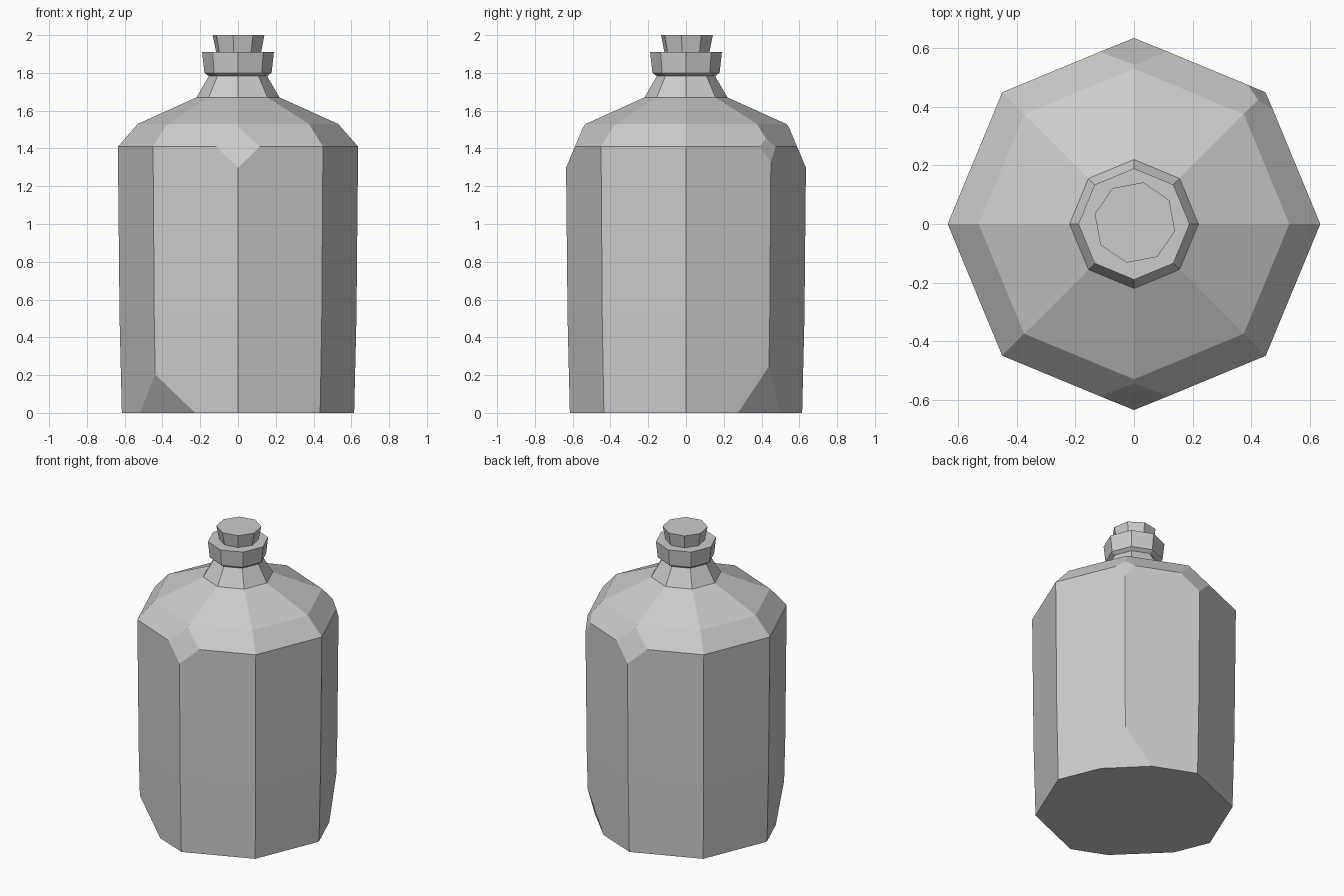
import bpy, bmesh, math
from mathutils import Vector

cube = bpy.data.objects.get("Cube")
if cube:
    bpy.data.objects.remove(cube, do_unlink=True)

# One flat grey for the whole bottle
grey = bpy.data.materials.new("stone grey")
grey.use_nodes = True
colour = (0.6, 0.6, 0.6, 1)
grey.diffuse_color = colour
grey.node_tree.nodes["Principled BSDF"].inputs["Base Color"].default_value = colour


def chip(bm, points):
    """Slice a corner off along the plane through three points."""
    a, b, c = (Vector(p) for p in points)
    normal = (b - a).cross(c - a)
    if normal.dot(a - Vector((0, 0, 0.8))) < 0:
        normal.negate()
    cut = bmesh.ops.bisect_plane(
        bm, geom=bm.verts[:] + bm.edges[:] + bm.faces[:],
        plane_co=a, plane_no=normal, clear_outer=True)
    edges = [e for e in cut["geom_cut"] if isinstance(e, bmesh.types.BMEdge)]
    bmesh.ops.holes_fill(bm, edges=edges, sides=0)


def eight_sided(name, profile, turn=0, centre=(0, 0), chips=()):
    """Closed octagonal solid from (radius, height) rings, with chipped corners."""
    bm = bmesh.new()
    rings = []
    for radius, z in profile:
        angles = [math.radians(45 * i + turn) for i in range(8)]
        rings.append([bm.verts.new((centre[0] + radius * math.cos(t),
                                    centre[1] + radius * math.sin(t), z)) for t in angles])
    for low, high in zip(rings, rings[1:]):
        for i in range(8):
            j = (i + 1) % 8
            bm.faces.new((low[i], low[j], high[j], high[i]))
    bm.faces.new(rings[0][::-1])
    bm.faces.new(rings[-1])
    for points in chips:
        chip(bm, points)
    bmesh.ops.recalc_face_normals(bm, faces=bm.faces[:])
    mesh = bpy.data.meshes.new(name)
    bm.to_mesh(mesh)
    bm.free()
    mesh.materials.append(grey)
    obj = bpy.data.objects.new(name, mesh)
    bpy.context.collection.objects.link(obj)
    return obj


# Worn corners of the body: shoulder front, back and back left, then the base
shoulder_chips = [[(0, s * 0.63, 1.31), (-0.1, s * 0.59, 1.405), (0.1, s * 0.59, 1.405)]
                  for s in (-1, 1)]
corner_chips = [
    [(0.455, 0.455, 1.3), (0.48, 0.38, 1.42), (0.38, 0.48, 1.42)],
    [(0.45, 0.45, 0.3), (0.56, 0.22, 0.01), (0.22, 0.56, 0.01)],
    [(-0.46, -0.44, 0.24), (-0.53, -0.24, 0.03), (-0.23, -0.53, 0.02)],
]

# Body with sloping shoulders
eight_sided("bottle_body",
            [(0.615, 0), (0.627, 0.5), (0.636, 1.41), (0.53, 1.53), (0.22, 1.67)],
            chips=shoulder_chips + corner_chips)

# Tapering neck
eight_sided("neck", [(0.22, 1.67), (0.15, 1.79)])

# Thick collar around the mouth
eight_sided("collar", [(0.15, 1.78), (0.178, 1.8), (0.19, 1.91)])

# Stopper, slightly turned and wider at the top
eight_sided("stopper", [(0.12, 1.9), (0.14, 2.0)], turn=-12, centre=(0.003, 0.005))
